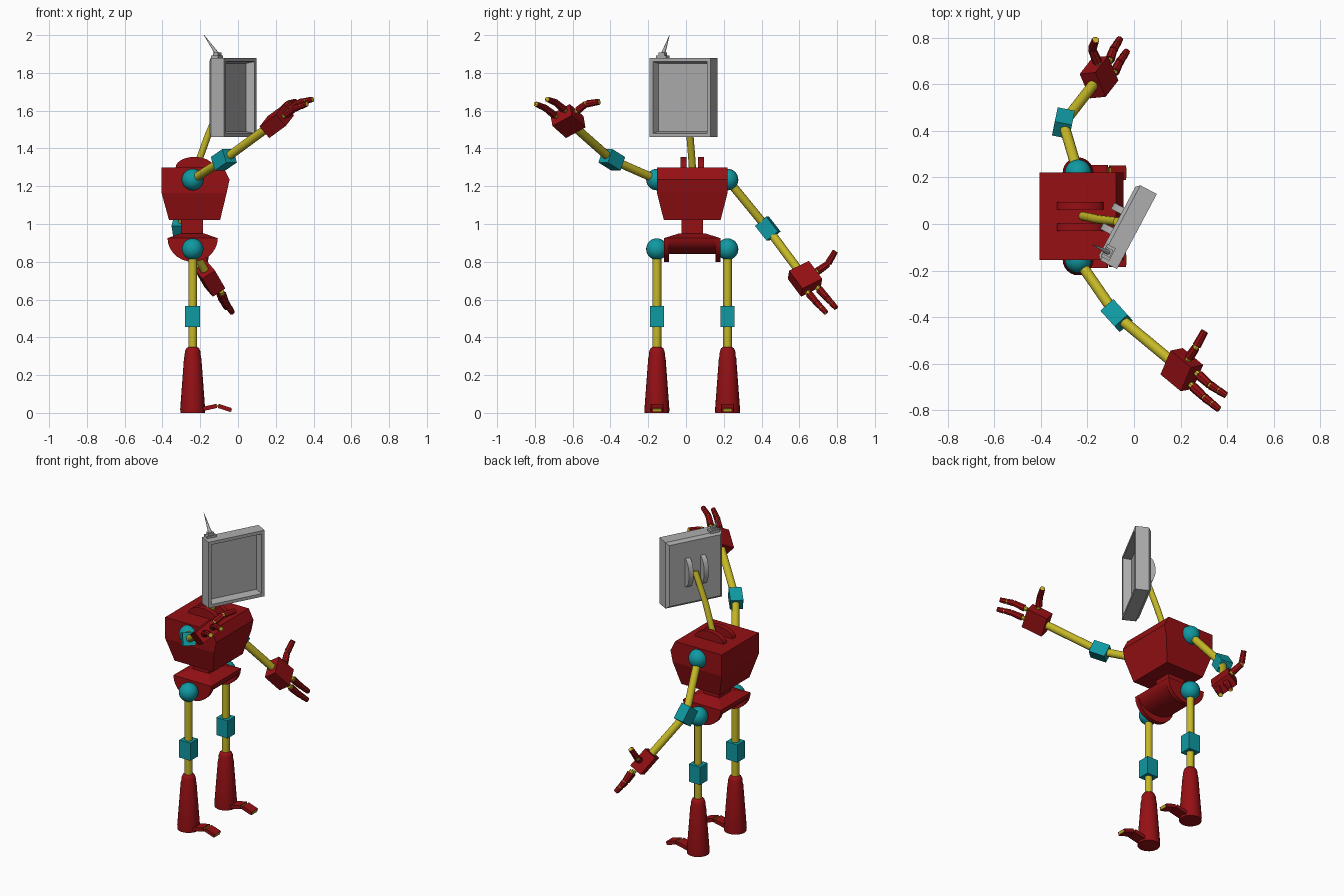
import bpy, bmesh, math
from mathutils import Vector, Matrix

if "Cube" in bpy.data.objects:
    bpy.data.objects.remove(bpy.data.objects["Cube"])

def material(name, rgb):
    m = bpy.data.materials.new(name)
    m.diffuse_color = (*rgb, 1)
    m.use_nodes = True
    m.node_tree.nodes["Principled BSDF"].inputs["Base Color"].default_value = m.diffuse_color
    return m

RED = material("dark red", (0.30, 0.005, 0.007))
TEAL = material("teal", (0.005, 0.32, 0.36))
YELLOW = material("yellow", (0.56, 0.48, 0.02))
GREY = material("grey", (0.42, 0.42, 0.42))
CY = 0.033            # body centre in y
BX = -0.24            # body centre in x

def finish(name, bm, mat, matrix=None, smooth=False):
    bmesh.ops.recalc_face_normals(bm, faces=bm.faces)
    me = bpy.data.meshes.new(name)
    bm.to_mesh(me)
    bm.free()
    me.materials.append(mat)
    ob = bpy.data.objects.new(name, me)
    bpy.context.collection.objects.link(ob)
    if matrix is not None:
        ob.matrix_world = matrix
    if smooth:
        bpy.ops.object.select_all(action='DESELECT')
        ob.select_set(True)
        bpy.context.view_layer.objects.active = ob
        bpy.ops.object.shade_smooth_by_angle(angle=math.radians(35))
    return ob

def loft(name, rings, mat, matrix=None, smooth=False):
    """Skin a list of equal-length point rings and cap both ends."""
    bm = bmesh.new()
    rows = [[bm.verts.new(p) for p in r] for r in rings]
    n = len(rows[0])
    for a, b in zip(rows, rows[1:]):
        for i in range(n):
            bm.faces.new((a[i], a[(i + 1) % n], b[(i + 1) % n], b[i]))
    bm.faces.new(rows[0])
    bm.faces.new(rows[-1])
    return finish(name, bm, mat, matrix, smooth)

def rect(x0, x1, y0, y1, z):
    return [(x0, y0, z), (x1, y0, z), (x1, y1, z), (x0, y1, z)]

def circle(r, z, n):
    return [(r * math.cos(2 * math.pi * i / n), r * math.sin(2 * math.pi * i / n), z) for i in range(n)]

def along(a, b):
    """Matrix at a with z pointing to b."""
    a, b = Vector(a), Vector(b)
    return Matrix.Translation(a) @ (b - a).to_track_quat('Z', 'Y').to_matrix().to_4x4()

def rod(name, a, b, r0, r1, mat, n=12, smooth=True):
    h = (Vector(b) - Vector(a)).length
    return loft(name, [circle(r0, 0, n), circle(r1, h, n)], mat, along(a, b), smooth)

def box(name, size, matrix, mat):
    x, y, z = (s / 2 for s in size)
    return loft(name, [rect(-x, x, -y, y, -z), rect(-x, x, -y, y, z)], mat, matrix)

def ball(name, centre, r=0.057):
    bm = bmesh.new()
    bmesh.ops.create_uvsphere(bm, u_segments=24, v_segments=14, radius=r)
    return finish(name, bm, TEAL, Matrix.Translation(centre), True)

def half_disc(name, width, height, thick, matrix, mat, n=14):
    """Half ellipse in local xz, thickness along y."""
    arc = [(width / 2 * math.cos(math.pi * i / n), height * math.sin(math.pi * i / n)) for i in range(n + 1)]
    return loft(name, [[(x, s * thick / 2, z) for x, z in arc] for s in (-1, 1)], mat, matrix, True)

# torso, waist and pelvis
body = [(1.02, -0.365, -0.095, 0.15), (1.165, -0.405, -0.06, 0.187),
        (1.235, -0.405, -0.045, 0.187), (1.30, -0.405, -0.078, 0.187)]
loft("torso", [rect(x0, x1, CY - w, CY + w, z) for z, x0, x1, w in body], RED)
box("waist", (0.115, 0.115, 0.10), Matrix.Translation((BX - 0.003, CY, 0.985)), RED)
loft("pelvis_top", [rect(-0.373, -0.107, CY - 0.15, CY + 0.15, 0.925),
                    rect(-0.305, -0.18, CY - 0.07, CY + 0.07, 0.95)], RED)
flip = Matrix.Rotation(math.pi, 4, 'X')
half_disc("pelvis_core", 0.266, 0.085, 0.27, Matrix.Translation((BX, CY, 0.925)) @ flip, RED)
for s in (-1, 1):
    half_disc("pelvis_side", 0.266, 0.125, 0.028,
              Matrix.Translation((BX, CY + s * 0.136, 0.925)) @ flip, RED)
    half_disc("neck_fin", 0.20, 0.055, 0.032,
              Matrix.Translation((-0.23, CY + s * 0.046, 1.30)), RED)

# neck
neck = [(-0.225, 0.035, 1.28), (-0.20, 0.03, 1.355), (-0.155, 0.02, 1.48), (-0.07, 0.01, 1.67)]
loft("neck", [[Vector(c) + Vector(p) for p in circle(0.019, 0, 12)] for c in neck], YELLOW, smooth=True)

# head: hollow screen box, turned to one side
head = Matrix.Translation((-0.03, -0.01, 1.67)) @ Matrix.Rotation(math.radians(-28), 4, 'Z')
W, H = 0.1825, 0.21
shell = [(-0.048, 0.016), (-0.032, 0), (0.048, 0), (0.048, 0.02), (0.0, 0.03)]
loft("head_screen_box", [[(x, a * (W - i), b * (H - i)) for a, b in ((-1, -1), (1, -1), (1, 1), (-1, 1))]
                         for x, i in shell], GREY, head)
for s in (-1, 1):
    half_disc("head_bracket", 0.18, 0.05, 0.03,
              head @ Matrix.Translation((-0.047, s * 0.049, 0)) @ Matrix.Rotation(-math.pi / 2, 4, 'Y'), GREY)

# antenna
root = Vector((-0.11, -0.122, 1.885))
turn = Matrix.Rotation(math.radians(-28), 4, 'Z')
box("antenna_base", (0.04, 0.06, 0.016), Matrix.Translation(root) @ turn, GREY)
box("antenna_socket", (0.03, 0.035, 0.02), Matrix.Translation(root + Vector((0, 0, 0.013))) @ turn, GREY)
rod("antenna", root + Vector((0, 0, 0.015)), (-0.18, -0.087, 2.0), 0.011, 0.001, GREY)

# legs
for y in (CY - 0.187, CY + 0.187):
    ball("hip", (BX, y, 0.867))
    rod("leg_rod", (BX, y, 0.30), (BX, y, 0.87), 0.023, 0.023, YELLOW)
    box("knee", (0.08, 0.075, 0.112), Matrix.Translation((BX, y, 0.51)), TEAL)
    boot = [(0.065, 0), (0.066, 0.02), (0.046, 0.29), (0.043, 0.30), (0.041, 0.325), (0.034, 0.342), (0.022, 0.35)]
    loft("boot", [circle(r, z, 24) for r, z in boot], RED, Matrix.Translation((BX, y, 0)), True)
    toe = [Vector((-0.19, y, 0.02)), Vector((-0.108, y, 0.038)), Vector((-0.033, y, 0.014))]
    for a, b, w in ((toe[0], toe[1], 0.068), (toe[1], toe[2], 0.062)):
        d = b - a
        m = Matrix.Translation((a + b) / 2) @ Matrix.Rotation(-math.atan2(d.z, d.x), 4, 'Y')
        box("toe", (d.length * 0.88, w, 0.022), m, RED)
        box("toe_joint", (d.length * 0.98, w * 0.7, 0.014), m, YELLOW)

# arms
def finger(name, pts, parts):
    """Red tapered segments around a yellow core that shows at the joints."""
    pts = [Vector(p) for p in pts]
    size = 0.021
    for (a, b), count in zip(zip(pts, pts[1:]), parts):
        rod(name + "_core", a - (b - a) * 0.15, b, 0.014, 0.014, YELLOW, 8)
        for k in range(count):
            p, q = a.lerp(b, (k + 0.10) / count), a.lerp(b, (k + 1) / count)
            rod(name + "_segment", p, q, size, size - 0.003, RED, 8, False)
            size -= 0.002

def arm(side, shoulder, elbow, palm, across, fingers, thumb):
    S, E, P = Vector(shoulder), Vector(elbow), Vector(palm)
    ball(side + "_shoulder", S)
    rod(side + "_upper_arm", S, E, 0.023, 0.023, YELLOW)
    rod(side + "_forearm", E, P, 0.023, 0.023, YELLOW)
    z = (P - E).normalized()
    x = Vector(across)
    x = (x - z * x.dot(z)).normalized()
    rot = Matrix((x, z.cross(x), z)).transposed().to_4x4()
    mid = ((E - S).normalized() + z).normalized()
    box(side + "_elbow", (0.075, 0.078, 0.10), along(E, E + mid) , TEAL)
    box(side + "_palm", (0.125, 0.08, 0.13), Matrix.Translation(P) @ rot, RED)
    for f in fingers:
        finger(side + "_finger", f, (1, 2))
    finger(side + "_thumb", thumb, (1, 1))

arm("raised", (BX, CY - 0.187, 1.235), (-0.075, -0.393, 1.34), (0.205, -0.625, 1.545), (0.42, 0.76, 0.5),
    [[(0.275, -0.645, 1.605), (0.325, -0.69, 1.643), (0.395, -0.735, 1.66)],
     [(0.25, -0.695, 1.575), (0.30, -0.742, 1.612), (0.365, -0.795, 1.635)]],
    [(0.235, -0.575, 1.60), (0.265, -0.53, 1.635), (0.303, -0.46, 1.647)])
arm("lowered", (BX, CY + 0.187, 1.235), (-0.303, 0.433, 0.975), (-0.15, 0.63, 0.71), (-0.37, 0.81, 0.44),
    [[(-0.105, 0.70, 0.66), (-0.09, 0.745, 0.61), (-0.06, 0.795, 0.555)],
     [(-0.085, 0.648, 0.635), (-0.065, 0.69, 0.585), (-0.03, 0.742, 0.53)]],
    [(-0.155, 0.69, 0.745), (-0.18, 0.75, 0.787), (-0.165, 0.79, 0.855)])
